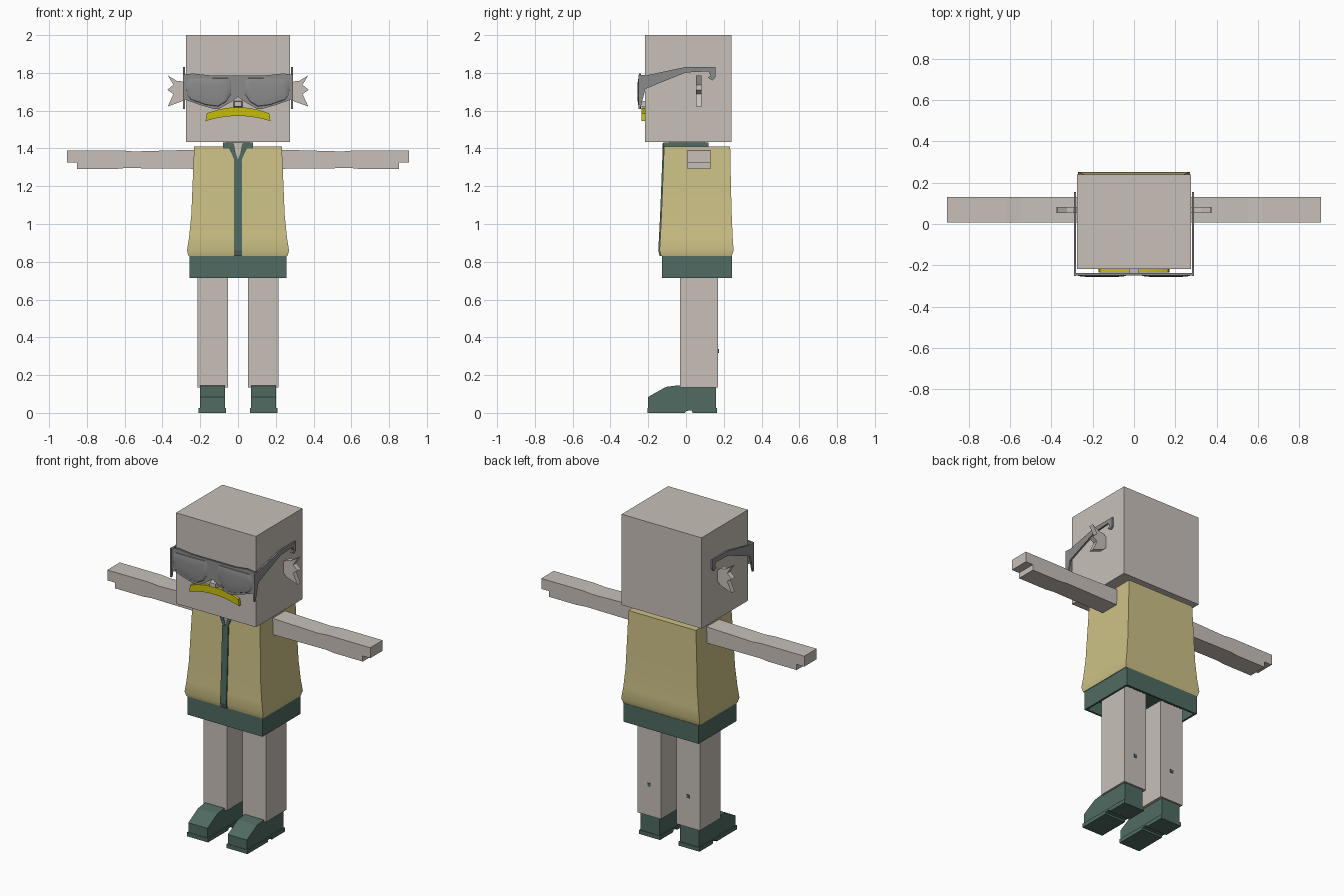
import bpy, bmesh
from mathutils import Vector

cube = bpy.data.objects.get("Cube")
if cube:
    bpy.data.objects.remove(cube)


def material(name, r, g, b):
    m = bpy.data.materials.new(name)
    m.use_nodes = True
    m.diffuse_color = (r, g, b, 1)
    m.node_tree.nodes["Principled BSDF"].inputs["Base Color"].default_value = (r, g, b, 1)
    return m


SKIN = material("pale skin", .58, .53, .485)
KHAKI = material("khaki cloth", .61, .535, .24)
GREEN = material("dark green", .08, .145, .12)
YELLOW = material("mustard yellow", .58, .515, .004)
GREY = material("glasses grey", .26, .26, .265)


def finish(name, bm, mat, smooth=False):
    bmesh.ops.recalc_face_normals(bm, faces=bm.faces)
    me = bpy.data.meshes.new(name)
    bm.to_mesh(me)
    bm.free()
    me.materials.append(mat)
    ob = bpy.data.objects.new(name, me)
    bpy.context.collection.objects.link(ob)
    if smooth:
        bpy.ops.object.select_all(action="DESELECT")
        ob.select_set(True)
        bpy.context.view_layer.objects.active = ob
        bpy.ops.object.shade_smooth_by_angle(angle=.6)
    return ob


def loft(name, rings, mat, smooth=False):
    """Skin equal-length rings of points and cap both ends."""
    bm = bmesh.new()
    vs = [[bm.verts.new(p) for p in ring] for ring in rings]
    n = len(rings[0])
    for a, b in zip(vs, vs[1:]):
        for i in range(n):
            j = (i + 1) % n
            bm.faces.new((a[i], a[j], b[j], b[i]))
    bm.faces.new(vs[0])
    bm.faces.new(vs[-1])
    return finish(name, bm, mat, smooth)


def rect(x0, x1, y0, y1, z):
    return [(x0, y0, z), (x1, y0, z), (x1, y1, z), (x0, y1, z)]


def box(name, x0, x1, y0, y1, z0, z1, mat):
    return loft(name, [rect(x0, x1, y0, y1, z0), rect(x0, x1, y0, y1, z1)], mat)


def slab_x(name, yz, x0, x1, mat):
    return loft(name, [[(x, y, z) for y, z in yz] for x in (x0, x1)], mat)


def slab_y(name, xz, y0, y1, mat):
    return loft(name, [[(x, y, z) for x, z in xz] for y in (y0, y1)], mat)


# Head, nose and mouth
box("head", -.275, .275, -.217, .24, 1.435, 2, SKIN)
loft("nose", [[(x * s, y, 1.635 + z * s) for x, z in ((-.026, -.017), (.026, -.017), (.026, .017), (-.026, .017))]
              for y, s in ((-.21, 1), (-.25, .75))], SKIN)
steps = [i / 5 - 1 for i in range(11)]
upper = [(.165 * t, 1.618 - .032 * t * t) for t in steps]
lower = [(.172 * t, 1.572 - .027 * t * t) for t in reversed(steps)]
slab_y("mouth", upper + lower, -.235, -.21, YELLOW)

# Glasses: front frame, domed lenses and side arms
half = [(0, 1.672), (.05, 1.638), (.1, 1.61), (.13, 1.61), (.2, 1.63), (.285, 1.66), (.291, 1.79), (.24, 1.797), (.15, 1.787)]
outline = half + [(-x, z) for x, z in reversed(half[1:])]
slab_y("glasses_frame", outline, -.249, -.238, GREY)
lens = [(.035, 1.69), (.065, 1.645), (.105, 1.622), (.17, 1.63), (.25, 1.658), (.272, 1.69), (.274, 1.75), (.255, 1.772),
        (.15, 1.772), (.05, 1.774), (.035, 1.755)]
temple = [(-.252, 1.61), (-.252, 1.79), (-.21, 1.787), (0, 1.832), (.155, 1.832), (.155, 1.775), (.14, 1.76),
          (.115, 1.775), (.13, 1.785), (.12, 1.808), (0, 1.802), (-.15, 1.742), (-.215, 1.715), (-.242, 1.61)]
for side, s in (("left", 1), ("right", -1)):
    rings = []
    for y, k in ((-.248, 1), (-.252, .96), (-.255, .75), (-.257, .4)):
        rings.append([(s * (.155 + (x - .155) * k), y, 1.705 + (z - 1.705) * k) for x, z in lens])
    loft(side + "_lens", rings, GREY, True)
    slab_x(side + "_glasses_arm", temple, s * .281, s * .291, GREY)

    # Jagged ear
    ear = [(.27, 1.735), (.295, 1.755), (.325, 1.758), (.372, 1.787), (.342, 1.737), (.374, 1.71), (.342, 1.688),
           (.372, 1.622), (.295, 1.65), (.27, 1.675)]
    slab_y(side + "_ear", [(s * x, z) for x, z in ear], .053, .083, SKIN)

    # Arm with a stepped hand
    arm = [(.2, 1.292), (.6, 1.296), (.66, 1.29), (.853, 1.29), (.853, 1.325), (.905, 1.325), (.905, 1.39), (.62, 1.39),
           (.55, 1.384), (.2, 1.394)]
    slab_y(side + "_arm", [(s * x, z) for x, z in arm], .008, .13, SKIN)

    # Leg with a small mark on the back
    box(side + "_leg", s * .054, s * .214, -.032, .17, .135, .76, SKIN)
    box(side + "_calf_mark", s * .124, s * .144, .165, .174, .318, .338, GREEN)

    # Shoe with a slightly wider sole and heel notch
    shoe = [(-.2, .02), (-.2, .085), (-.105, .138), (-.04, .146), (.16, .146), (.16, .02)]
    slab_x(side + "_shoe", shoe, s * .07, s * .202, GREEN)
    sole = [(-.203, 0), (-.203, .025), (.164, .025), (.164, 0), (.035, 0), (.03, .014), (0, .01), (-.005, 0)]
    slab_x(side + "_sole", sole, s * .064, s * .208, GREEN)

    # Lapel sloping down to the zip strip
    lapel = [(.028, 1.425), (.05, 1.41), (.02, 1.34), (0, 1.3), (0, 1.34)]
    slab_y(side + "_lapel", [(s * x, z) for x, z in lapel], -.125, -.11, GREEN)

# Flared jacket
profile = [(.83, .262, -.132, .242), (.86, .27, -.14, .252), (.93, .259, -.136, .247), (1.05, .247, -.13, .242),
           (1.2, .241, -.124, .238), (1.41, .232, -.116, .234)]
loft("jacket", [rect(-w, w, y0, y1, z) for z, w, y0, y1 in profile], KHAKI, True)
front = [(y, z) for z, w, y, b in profile[:-1]] + [(-.119, 1.335)]
slab_x("zip_strip", [(y - .007, z) for y, z in front] + [(y + .01, z) for y, z in reversed(front)], -.021, .021, GREEN)

# Collar and open neck
box("collar", -.08, .08, -.12, .12, 1.4, 1.432, GREEN)
box("neck", -.06, .06, -.09, .1, 1.4, 1.45, SKIN)
slab_y("open_neck", [(-.024, 1.43), (.024, 1.43), (0, 1.34)], -.123, -.11, SKIN)

# Shorts, hollow from below
bm = bmesh.new()
bmesh.ops.create_cube(bm, size=1)
for v in bm.verts:
    v.co = Vector((v.co.x * .516, v.co.y * .372 + .058, v.co.z * .115 + .7725))
bottom = min(bm.faces, key=lambda f: f.calc_center_median().z)
bmesh.ops.inset_region(bm, faces=[bottom], thickness=.018)
bmesh.ops.inset_region(bm, faces=[bottom], thickness=.001)
bmesh.ops.translate(bm, verts=bottom.verts[:], vec=(0, 0, .08))
finish("shorts", bm, GREEN)
